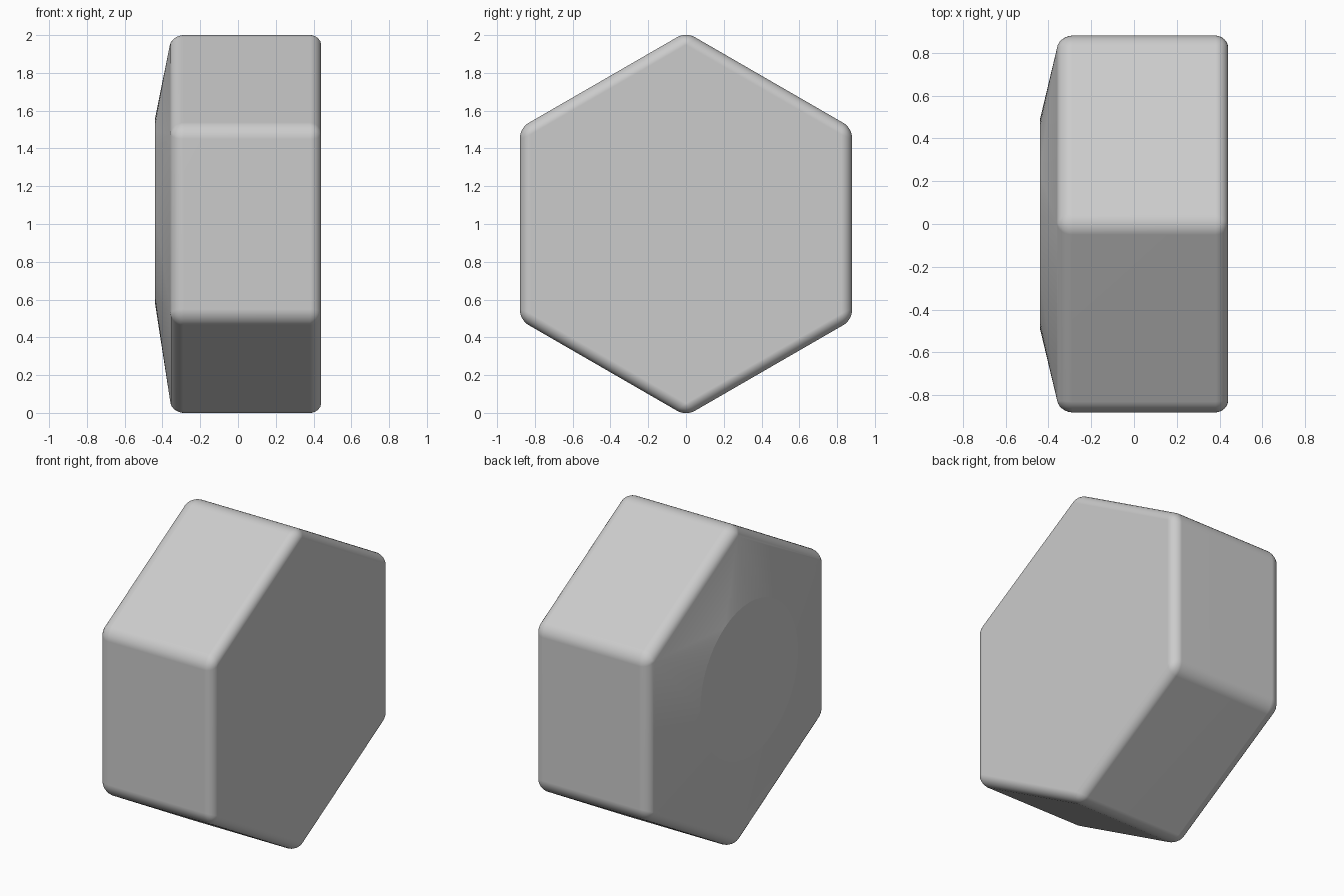
import bpy, bmesh
from math import sin, cos, pi

cube = bpy.data.objects.get("Cube")
if cube:
    bpy.data.objects.remove(cube)

HEX_RADIUS = 1.016
SEGMENTS = 48            # points on the round face
PER_CORNER = SEGMENTS // 6


def ring(bm, x, radius, count, z):
    """Ring of points about the x axis, starting at the top."""
    return [bm.verts.new((x, radius * sin(2 * pi * i / count),
                          z + radius * cos(2 * pi * i / count)))
            for i in range(count)]


bm = bmesh.new()
flat_end = ring(bm, 0.44, HEX_RADIUS, 6, 1.0)
shoulder = ring(bm, -0.347, HEX_RADIUS, 6, 1.0)
circle = ring(bm, -0.44, 0.485, SEGMENTS, 1.07)

# End faces
bm.faces.new(flat_end)
round_face = bm.faces.new(circle)

# Six sides, and the chamfer from hexagon to circle
for i in range(6):
    j = (i + 1) % 6
    bm.faces.new((flat_end[i], flat_end[j], shoulder[j], shoulder[i]))
    middle = i * PER_CORNER
    half = PER_CORNER // 2
    for k in range(middle - half, middle + half):
        bm.faces.new((shoulder[i], circle[k % SEGMENTS],
                      circle[(k + 1) % SEGMENTS]))
    bm.faces.new((shoulder[i], shoulder[j], circle[middle + half]))

bmesh.ops.recalc_face_normals(bm, faces=bm.faces)
for face in bm.faces:
    face.smooth = True
for edge in round_face.edges:
    edge.smooth = False

mesh = bpy.data.meshes.new("hex_head")
bm.to_mesh(mesh)
bm.free()
head = bpy.data.objects.new("hex_head", mesh)
bpy.context.collection.objects.link(head)

# Rounded outer edges with flat-looking faces
bevel = head.modifiers.new("rounded_edges", 'BEVEL')
bevel.width = 0.058
bevel.segments = 6
bevel.limit_method = 'ANGLE'
bevel.angle_limit = 0.6
normals = head.modifiers.new("flat_faces", 'WEIGHTED_NORMAL')
normals.keep_sharp = True

# Single grey material
grey = bpy.data.materials.new("light_grey")
grey.use_nodes = True
colour = (0.6, 0.6, 0.6, 1.0)
grey.diffuse_color = colour
grey.node_tree.nodes["Principled BSDF"].inputs["Base Color"].default_value = colour
mesh.materials.append(grey)
